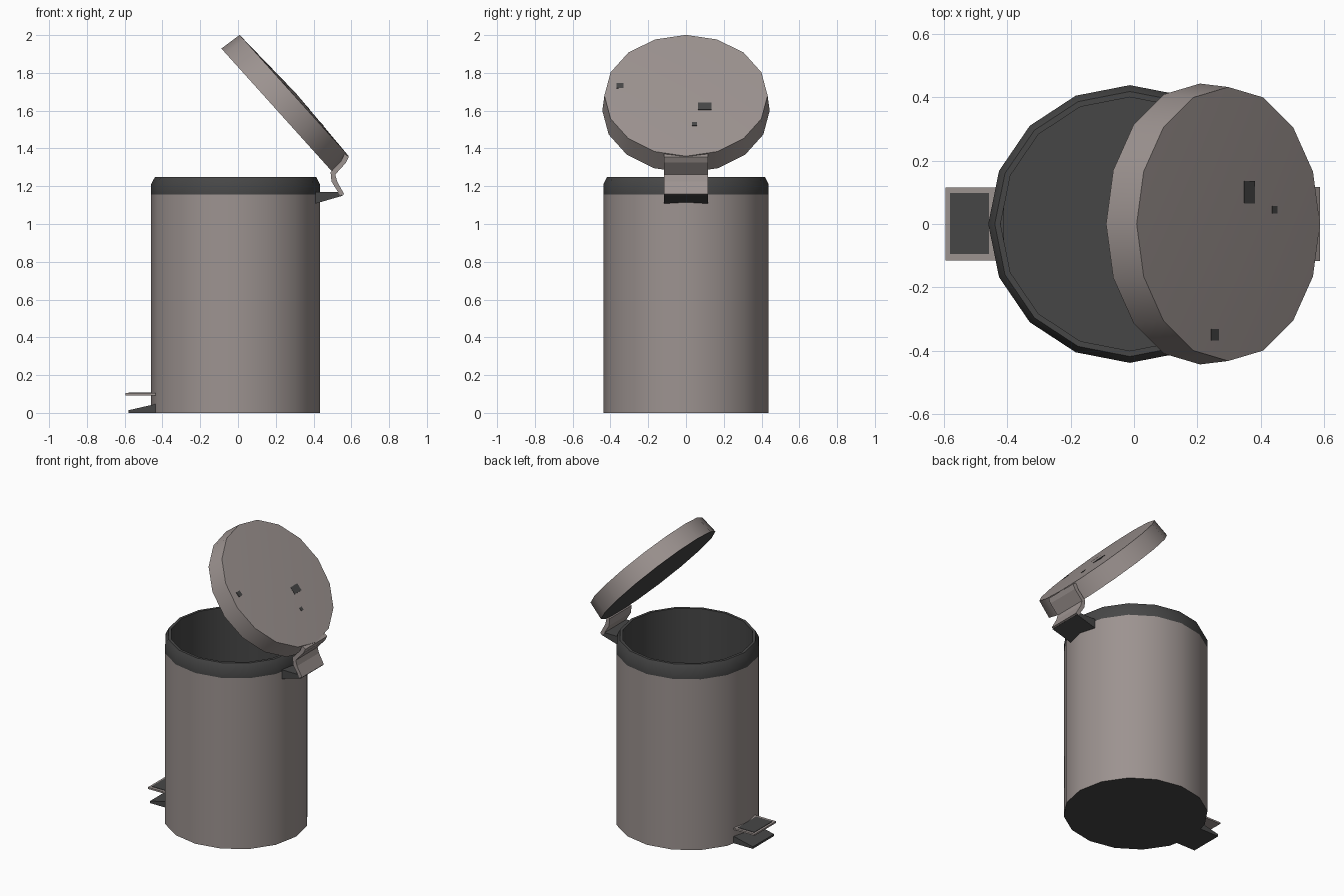
import bpy, bmesh, math
from mathutils import Matrix, Vector

if "Cube" in bpy.data.objects:
    bpy.data.objects.remove(bpy.data.objects["Cube"])


def material(name, rgb):
    m = bpy.data.materials.new(name)
    m.diffuse_color = (*rgb, 1)
    m.use_nodes = True
    m.node_tree.nodes["Principled BSDF"].inputs["Base Color"].default_value = m.diffuse_color
    return m


STEEL = material("warm_grey_metal", (0.335, 0.292, 0.280))
DARK = material("dark_grey_plastic", (0.062, 0.062, 0.062))


def finish(name, bm, mats, smooth=False):
    bmesh.ops.recalc_face_normals(bm, faces=bm.faces)
    me = bpy.data.meshes.new(name)
    bm.to_mesh(me)
    bm.free()
    for m in mats:
        me.materials.append(m)
    ob = bpy.data.objects.new(name, me)
    bpy.context.collection.objects.link(ob)
    if smooth:
        bpy.ops.object.select_all(action='DESELECT')
        ob.select_set(True)
        bpy.context.view_layer.objects.active = ob
        bpy.ops.object.shade_smooth_by_angle(angle=math.radians(29))
    return ob


def lathe(name, profile, matrix, sides=16):
    """profile: (radius, z, material of the band that follows)"""
    bm = bmesh.new()
    rings = []
    for r, z, _ in profile:
        if r == 0:
            rings.append([bm.verts.new((0, 0, z))] * sides)
        else:
            rings.append([bm.verts.new((r * math.cos(2 * math.pi * i / sides),
                                        r * math.sin(2 * math.pi * i / sides), z))
                          for i in range(sides)])
    for k in range(len(rings) - 1):
        a, b = rings[k], rings[k + 1]
        for i in range(sides):
            j = (i + 1) % sides
            corners = list(dict.fromkeys((a[i], a[j], b[j], b[i])))
            bm.faces.new(corners).material_index = profile[k][2]
    bm.transform(matrix)
    return finish(name, bm, [STEEL, DARK], True)


def extrude_y(name, pts, half, mat):
    """extrude an xz outline symmetrically along y"""
    bm = bmesh.new()
    f = bm.faces.new([bm.verts.new((x, -half, z)) for x, z in pts])
    res = bmesh.ops.extrude_face_region(bm, geom=[f])
    for v in res["geom"]:
        if isinstance(v, bmesh.types.BMVert):
            v.co.y = half
    return finish(name, bm, [mat])


def box(name, lo, hi, mat, matrix=Matrix()):
    lo, hi = Vector(lo), Vector(hi)
    bm = bmesh.new()
    bmesh.ops.create_cube(bm, size=1, matrix=matrix @ Matrix.Translation((lo + hi) / 2)
                          @ Matrix.Diagonal((*(hi - lo), 1)))
    return finish(name, bm, [mat])


# Bin body: dark underside, metal wall, dark chamfered rim and liner
lathe("bin_body", [(0, 0, 1), (0.438, 0, 0), (0.438, 1.157, 1), (0.438, 1.21, 1),
                   (0.418, 1.25, 1), (0.40, 1.25, 1), (0.40, 0.03, 1), (0, 0.03, 1)],
      Matrix.Translation((-0.013, 0, 0)) @ Matrix.Diagonal((1.02, 1, 1, 1)))

# Open lid: gently domed top, dark underside
lid_m = Matrix.Translation((0.2975, 0, 1.68)) @ Matrix.Rotation(math.radians(48), 4, 'Y')
lathe("lid", [(0, 0.015, 0), (0.432, 0, 0), (0.443, -0.12, 1), (0, -0.12, 1)], lid_m)

# Worn spots on the lid, laid on the dome
for n, (x, y, a, b) in enumerate([(0.087, 0.10, 0.025, 0.036), (-0.067, -0.35, 0.017, 0.018),
                                  (0.21, 0.045, 0.012, 0.012)]):
    h = 0.015 * (1 - math.hypot(x, y) / 0.432)
    box(f"lid_spot_{n + 1}", (x - a, y - b, h - 0.003), (x + a, y + b, h + 0.002), DARK, lid_m)

# Hinge: bent metal strap and dark wedge mount
extrude_y("hinge_strap", [(0.565, 1.372), (0.587, 1.355), (0.572, 1.325), (0.515, 1.262),
                          (0.525, 1.225), (0.562, 1.158), (0.54, 1.152), (0.495, 1.225),
                          (0.490, 1.275), (0.545, 1.333)], 0.117, STEEL)
extrude_y("hinge_mount", [(0.40, 1.17), (0.535, 1.17), (0.555, 1.15), (0.41, 1.108),
                          (0.40, 1.108)], 0.117, DARK)

# Foot pedal with grip pad, and the wedge foot below it
box("pedal", (-0.595, -0.115, 0.093), (-0.42, 0.115, 0.104), STEEL)
box("pedal_pad", (-0.58, -0.095, 0.100), (-0.458, 0.098, 0.107), DARK)
extrude_y("wedge_foot", [(-0.58, 0), (-0.41, 0), (-0.41, 0.048), (-0.44, 0.046),
                         (-0.58, 0.014)], 0.113, DARK)
